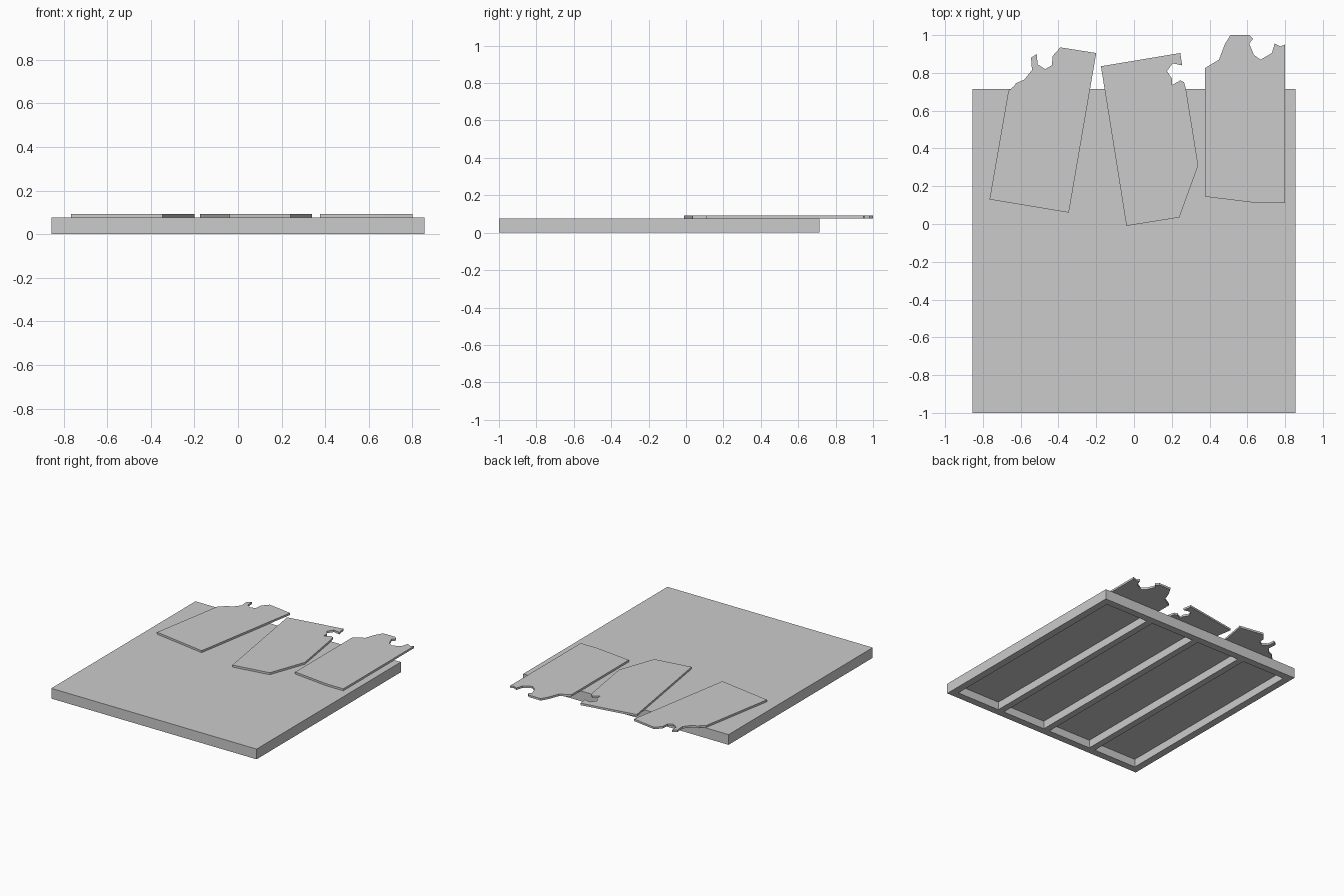
import bpy, bmesh
from mathutils import Matrix, Vector

if "Cube" in bpy.data.objects:
    bpy.data.objects.remove(bpy.data.objects["Cube"])

W, Y0, Y1, H = 0.855, -1.0, 0.715, 0.077   # base half width, depth range, height
WALL, RIB, ROOF = 0.055, 0.05, 0.017


def make_object(name, bm):
    bmesh.ops.recalc_face_normals(bm, faces=bm.faces)
    mesh = bpy.data.meshes.new(name)
    bm.to_mesh(mesh)
    bm.free()
    obj = bpy.data.objects.new(name, mesh)
    bpy.context.collection.objects.link(obj)
    return obj


def add_box(bm, lo, hi):
    lo, hi = Vector(lo), Vector(hi)
    mat = Matrix.Translation((lo + hi) / 2) @ Matrix.Diagonal((*(hi - lo), 1))
    bmesh.ops.create_cube(bm, size=1, matrix=mat)


def add_plate(name, outline, z0=H, z1=0.092):
    bm = bmesh.new()
    face = bm.faces.new([bm.verts.new((x, y, z0)) for x, y in outline])
    ext = bmesh.ops.extrude_face_region(bm, geom=[face], use_keep_orig=True)
    top = [g for g in ext["geom"] if isinstance(g, bmesh.types.BMVert)]
    bmesh.ops.translate(bm, verts=top, vec=(0, 0, z1 - z0))
    return make_object(name, bm)


# Base slab
bm = bmesh.new()
add_box(bm, (-W, Y0, 0), (W, Y1, H))
base = make_object("base_panel", bm)

# Four long pockets underneath, leaving a rim and three ribs
pocket = (2 * W - 2 * WALL - 3 * RIB) / 4
bm = bmesh.new()
for i in range(4):
    x = -W + WALL + i * (pocket + RIB)
    add_box(bm, (x, Y0 + WALL, -0.05), (x + pocket, Y1 - WALL, H - ROOF))
cutter = make_object("pocket_cutter", bm)
cutter.hide_render = True

mod = base.modifiers.new("pockets", 'BOOLEAN')
mod.operation = 'DIFFERENCE'
mod.solver = 'EXACT'
mod.object = cutter
bpy.context.view_layer.objects.active = base
bpy.ops.object.modifier_apply(modifier=mod.name)
bpy.data.objects.remove(cutter)

# Torn sheets lying on top, ragged ends overhanging the back edge
add_plate("left_torn_sheet", [
    (-0.765, 0.13), (-0.345, 0.06), (-0.20, 0.905), (-0.39, 0.935),
    (-0.43, 0.89), (-0.435, 0.84), (-0.47, 0.82), (-0.51, 0.845),
    (-0.515, 0.90), (-0.545, 0.88), (-0.54, 0.815), (-0.58, 0.765),
    (-0.625, 0.745), (-0.635, 0.73), (-0.665, 0.705)])
add_plate("middle_torn_sheet", [
    (-0.04, -0.01), (0.24, 0.035), (0.34, 0.31), (0.275, 0.715),
    (0.265, 0.75), (0.245, 0.76), (0.20, 0.735), (0.20, 0.77),
    (0.175, 0.81), (0.205, 0.85), (0.255, 0.84), (0.245, 0.905),
    (-0.175, 0.835)])
add_plate("right_torn_sheet", [
    (0.375, 0.145), (0.66, 0.11), (0.80, 0.11), (0.80, 0.95),
    (0.775, 0.94), (0.745, 0.955), (0.73, 0.905), (0.67, 0.87),
    (0.635, 0.895), (0.61, 0.955), (0.63, 0.98), (0.61, 1.0),
    (0.51, 1.0), (0.48, 0.95), (0.45, 0.87), (0.375, 0.825)])
